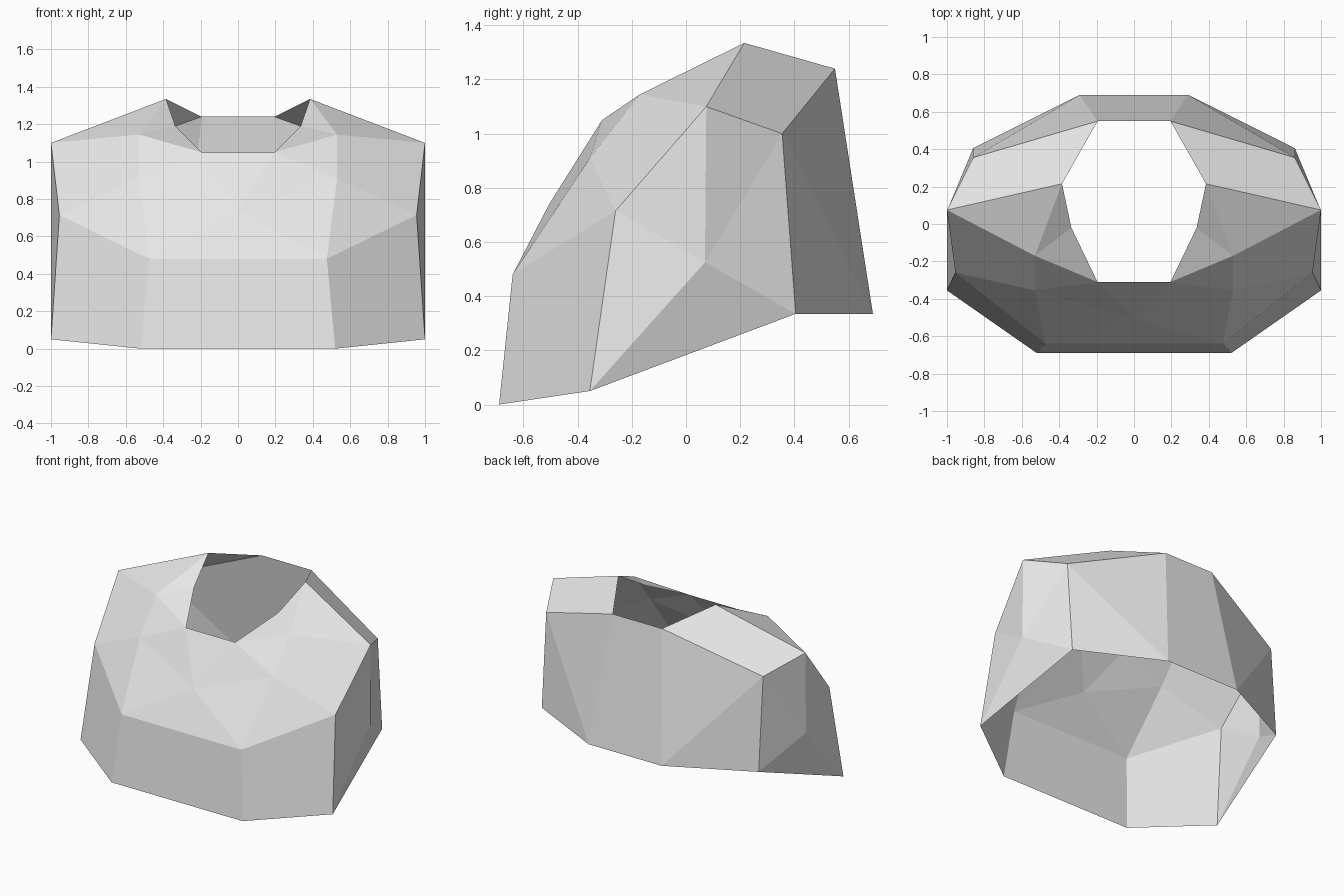
import bpy
import bmesh

cube = bpy.data.objects.get("Cube")
if cube:
    bpy.data.objects.remove(cube)

grey = bpy.data.materials.new("light_grey")
grey.use_nodes = True
grey.diffuse_color = (0.8, 0.8, 0.8, 1)
grey.node_tree.nodes["Principled BSDF"].inputs["Base Color"].default_value = (0.8, 0.8, 0.8, 1)

# Corner points of the left half
POINTS = {
    # lower hem
    "hem_front": (0.52, -0.69, 0), "hem_side": (1, -0.355, 0.05),
    "hem_rear": (0.86, 0.405, 0.335), "hem_back": (0.29, 0.69, 0.335),
    # body
    "belly": (0.475, -0.64, 0.48), "flank": (0.955, -0.26, 0.715),
    "hip": (1, 0.07, 0.525), "chest": (0.53, -0.355, 0.91),
    "collarbone": (0.53, -0.17, 1.145), "shoulder": (1, 0.075, 1.1),
    "blade": (0.86, 0.355, 1),
    # neck opening
    "neck_front": (0.195, -0.31, 1.05), "neck_side": (0.335, -0.02, 1.19),
    "neck_top": (0.385, 0.215, 1.335), "neck_back": (0.195, 0.55, 1.24),
}

# Faces made once on each side
SIDE_FACES = [
    "hem_front hem_side flank belly",
    "belly flank chest",
    "chest flank shoulder collarbone",
    "hem_side hip flank",
    "flank hip shoulder",
    "hem_side hem_rear hip",
    "hip hem_rear blade",
    "hip blade shoulder",
    "hem_rear hem_back blade",
    "hem_back neck_back blade",
    "shoulder blade neck_back neck_top",
    "collarbone shoulder neck_top",
    "collarbone neck_top neck_side",
    "collarbone neck_side neck_front",
    "chest collarbone neck_front",
    "belly chest breastbone",
    "chest neck_front breastbone",
]

bm = bmesh.new()
breastbone = bm.verts.new((0, -0.505, 0.74))
halves = []
for side in (1, -1):
    half = {name: bm.verts.new((side * x, y, z)) for name, (x, y, z) in POINTS.items()}
    half["breastbone"] = breastbone
    halves.append(half)
    for names in SIDE_FACES:
        bm.faces.new([half[n] for n in names.split()][::side])

# Faces that cross the middle
left, right = halves
bm.faces.new([right["hem_front"], left["hem_front"], left["belly"], right["belly"]])
bm.faces.new([right["belly"], left["belly"], breastbone])
bm.faces.new([left["neck_front"], right["neck_front"], breastbone])
bm.faces.new([left["hem_back"], right["hem_back"], right["neck_back"], left["neck_back"]])

mesh = bpy.data.meshes.new("torso_shell")
bm.to_mesh(mesh)
bm.free()
mesh.materials.append(grey)
torso = bpy.data.objects.new("torso_shell", mesh)
bpy.context.collection.objects.link(torso)
